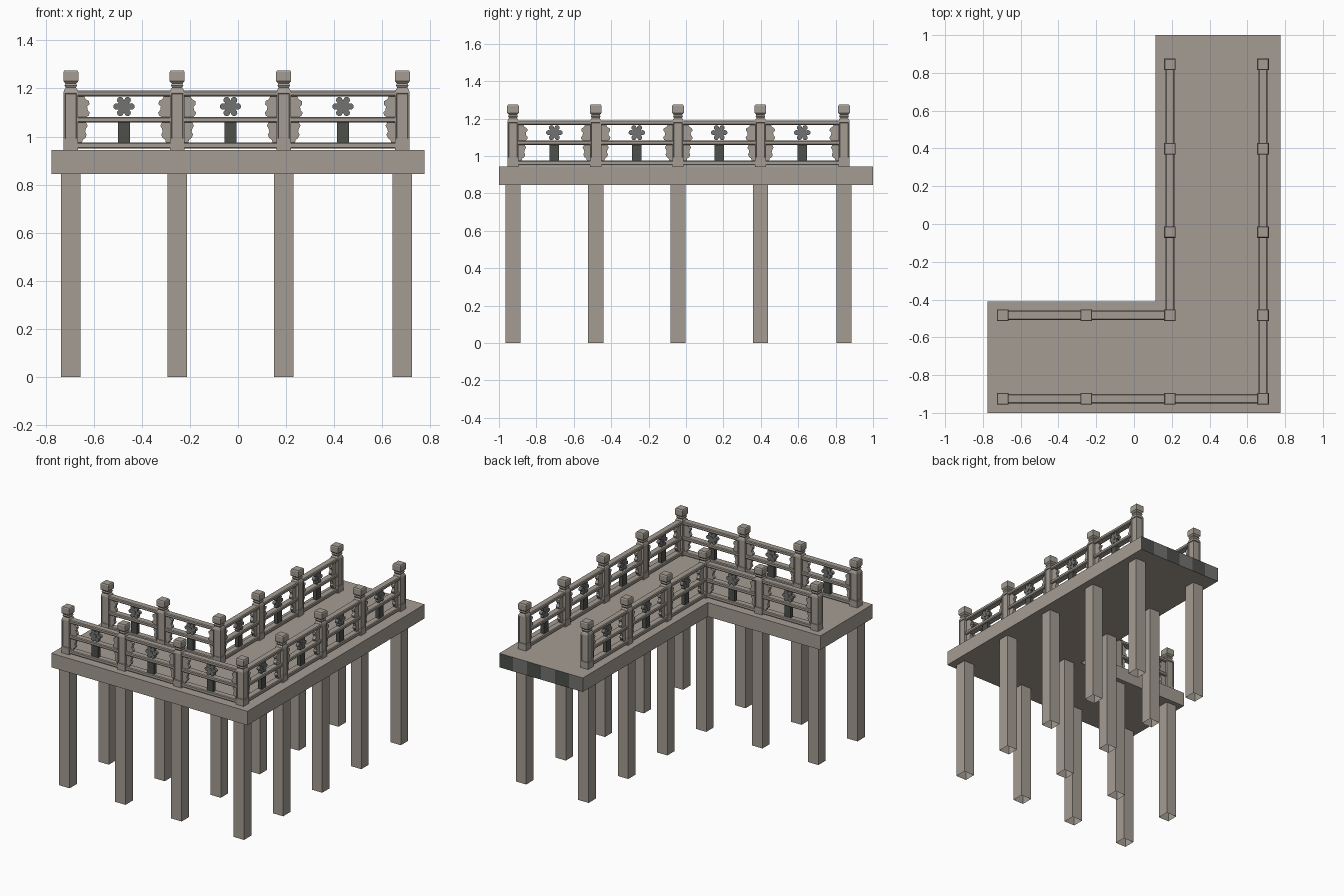
import bpy, bmesh, math
from mathutils import Matrix, Vector

if "Cube" in bpy.data.objects:
    bpy.data.objects.remove(bpy.data.objects["Cube"])


def material(name, rgb):
    m = bpy.data.materials.new(name)
    m.diffuse_color = (*rgb, 1)
    m.use_nodes = True
    m.node_tree.nodes["Principled BSDF"].inputs["Base Color"].default_value = m.diffuse_color
    return m


STONE = material("warm stone", (0.375, 0.335, 0.295))
GREY = material("mid grey", (0.17, 0.17, 0.165))
DARK = material("dark grey", (0.075, 0.08, 0.07))


def finish(bm, name, mats):
    bmesh.ops.recalc_face_normals(bm, faces=bm.faces)
    me = bpy.data.meshes.new(name)
    bm.to_mesh(me)
    bm.free()
    for m in mats:
        me.materials.append(m)
    ob = bpy.data.objects.new(name, me)
    bpy.context.collection.objects.link(ob)
    return ob


def prism(bm, pts, direction):
    """Extrude a closed outline of 3D points along a direction."""
    a = [bm.verts.new(p) for p in pts]
    b = [bm.verts.new(Vector(p) + Vector(direction)) for p in pts]
    n = len(a)
    faces = [bm.faces.new(a), bm.faces.new(b)]
    for i in range(n):
        j = (i + 1) % n
        faces.append(bm.faces.new((a[i], a[j], b[j], b[i])))
    return faces


Z0, Z1 = 0.845, 0.945
OUTER = [(-0.695, -0.925), (-0.253, -0.925), (0.19, -0.925), (0.683, -0.925),
         (0.683, -0.483), (0.683, -0.043), (0.683, 0.398), (0.683, 0.845)]
INNER = [(-0.695, -0.483), (-0.253, -0.483), (0.19, -0.483),
         (0.19, -0.043), (0.19, 0.398), (0.19, 0.845)]

# L-shaped deck, with grey stripes across its back end
XL, XR, STRIPES = 0.115, 0.775, 6
outline = [(-0.775, -1), (XR, -1)]
outline += [(XR + (XL - XR) * i / STRIPES, 1) for i in range(STRIPES + 1)]
outline += [(XL, -0.41), (-0.775, -0.41)]
bm = bmesh.new()
for f in prism(bm, [(x, y, Z0) for x, y in outline], (0, 0, Z1 - Z0)):
    c = f.calc_center_median()
    if c.y > 0.99:
        f.material_index = 1 + int((XR - c.x) / (XR - XL) * STRIPES) % 2
finish(bm, "deck", [STONE, DARK, GREY])


# square legs, open underneath
def leg(x, y):
    bm = bmesh.new()
    h = 0.041
    fs = prism(bm, [(x - h, y - h, 0), (x + h, y - h, 0), (x + h, y + h, 0), (x - h, y + h, 0)], (0, 0, Z0))
    bmesh.ops.recalc_face_normals(bm, faces=bm.faces)
    bmesh.ops.delete(bm, geom=[fs[0]], context='FACES_ONLY')
    finish(bm, "leg", [STONE])


# railing post: stacked square sections with sunk panels
POST = [(0.030, 0.945), (0.030, 0.985), (0.030, 1.185), (0.026, 1.197), (0.021, 1.203),
        (0.026, 1.212), (0.022, 1.22), (0.031, 1.23), (0.031, 1.268), (0.027, 1.275)]


def post(x, y):
    bm = bmesh.new()
    rings = []
    for h, z in POST:
        rings.append([bm.verts.new((x + sx * h, y + sy * h, z))
                      for sx, sy in ((-1, -1), (1, -1), (1, 1), (-1, 1))])
    panels = []
    for k in range(len(rings) - 1):
        for i in range(4):
            j = (i + 1) % 4
            f = bm.faces.new((rings[k][i], rings[k][j], rings[k + 1][j], rings[k + 1][i]))
            if k == 1:
                panels.append(f)
    bm.faces.new(rings[0])
    bm.faces.new(rings[-1])
    bmesh.ops.recalc_face_normals(bm, faces=bm.faces)
    bmesh.ops.inset_individual(bm, faces=panels, thickness=0.009)
    bmesh.ops.inset_individual(bm, faces=panels, thickness=0.002, depth=-0.005)
    finish(bm, "railing_post", [STONE])


# scalloped side brackets: (distance from post centre, height)
UPPER = [(0.028, 1.168), (0.055, 1.168), (0.062, 1.155), (0.076, 1.147), (0.077, 1.134), (0.068, 1.124),
         (0.07, 1.11), (0.079, 1.1), (0.075, 1.088), (0.064, 1.08), (0.028, 1.08)]
LOWER = [(0.028, 1.06), (0.062, 1.06), (0.07, 1.045), (0.063, 1.033), (0.06, 1.02),
         (0.066, 1.008), (0.06, 0.994), (0.05, 0.987), (0.046, 0.974), (0.028, 0.974)]


def bay(p, q):
    d = Vector(q) - Vector(p)
    length = d.length
    place = (Matrix.Translation((p[0], p[1], 0))
             @ Matrix.Rotation(math.atan2(d.y, d.x), 4, 'Z'))

    def put(bm, name, mat):
        bm.transform(place)
        finish(bm, name, [mat])

    # three chamfered rails
    for name, z, hz in (("top_rail", 1.179, 0.012), ("middle_rail", 1.07, 0.012), ("bottom_rail", 0.963, 0.013)):
        bm = bmesh.new()
        w, c = 0.024, 0.005
        sec = [(-w, -hz + c), (-w + c, -hz), (w - c, -hz), (w, -hz + c),
               (w, hz - c), (w - c, hz), (-w + c, hz), (-w, hz - c)]
        prism(bm, [(0.02, y, z + k) for y, k in sec], (length - 0.04, 0, 0))
        put(bm, name, STONE)
    # brackets mirrored on both posts
    bm = bmesh.new()
    for prof in (UPPER, LOWER):
        prism(bm, [(u, -0.011, z) for u, z in prof], (0, 0.022, 0))
        prism(bm, [(length - u, -0.011, z) for u, z in prof], (0, 0.022, 0))
    put(bm, "scalloped_brackets", STONE)
    # six-petal flower with a raised centre
    mid = length / 2
    bm = bmesh.new()
    pts = []
    for i in range(48):
        a = 2 * math.pi * i / 48
        r = 0.024 + 0.02 * abs(math.cos(3 * a)) ** 0.6
        pts.append((mid + r * math.cos(a), -0.012, 1.125 + r * math.sin(a)))
    prism(bm, pts, (0, 0.024, 0))
    hub = [(mid + 0.013 * math.cos(i * math.pi / 6), -0.016, 1.125 + 0.013 * math.sin(i * math.pi / 6))
           for i in range(12)]
    prism(bm, hub, (0, 0.032, 0))
    put(bm, "flower", GREY)
    # short block under the flower
    bm = bmesh.new()
    prism(bm, [(mid - 0.025, -0.014, 0.974), (mid + 0.025, -0.014, 0.974),
               (mid + 0.025, -0.014, 1.06), (mid - 0.025, -0.014, 1.06)], (0, 0.028, 0))
    put(bm, "flower_block", DARK)


for line in (OUTER, INNER):
    for x, y in line:
        leg(x, y)
        post(x, y)
    for p, q in zip(line, line[1:]):
        bay(p, q)
